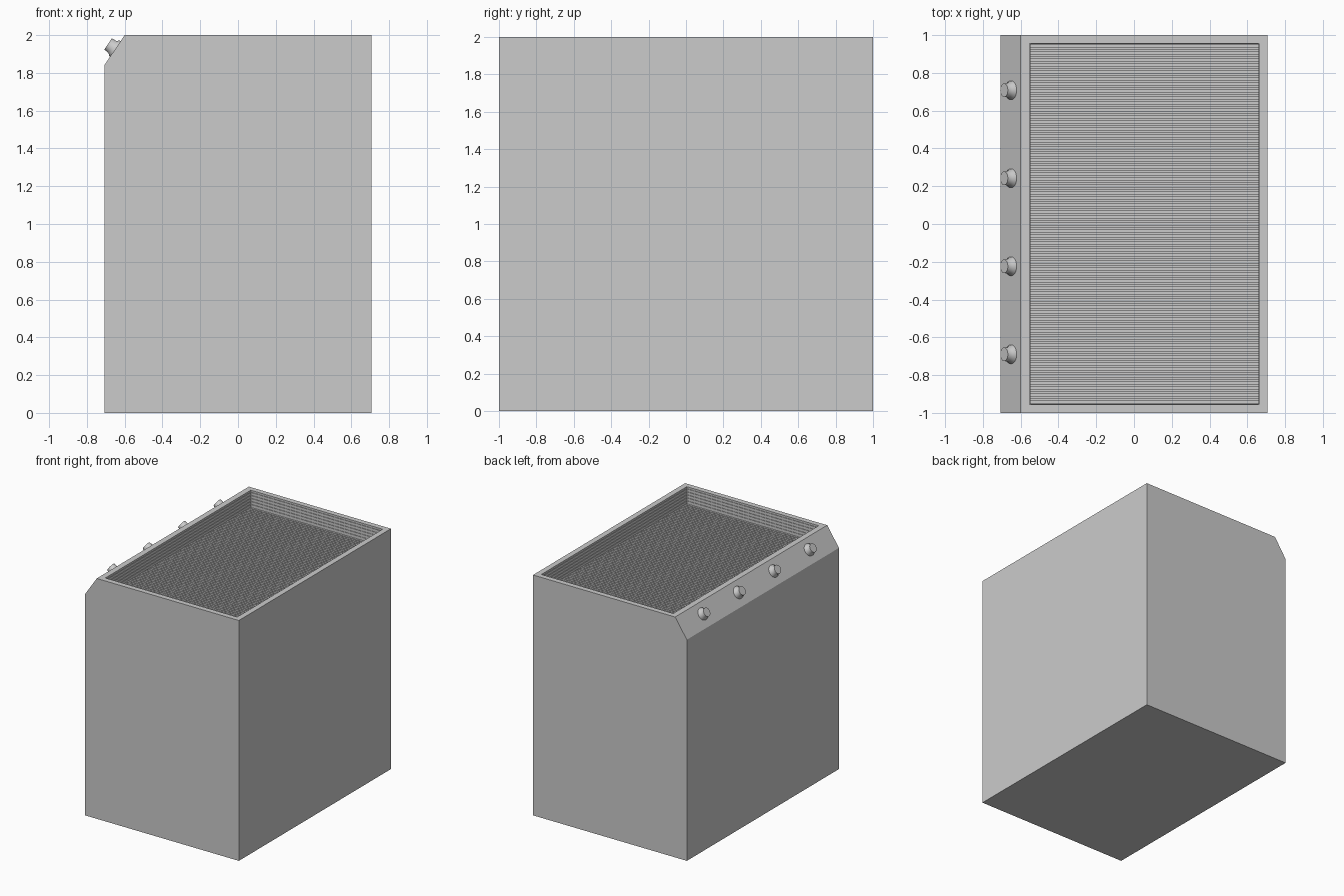
import bpy, bmesh, math
from mathutils import Matrix, Vector

if "Cube" in bpy.data.objects:
    bpy.data.objects.remove(bpy.data.objects["Cube"])

W, CH_X, CH_Z = 0.708, -0.6, 1.84           # half width and chamfer corners
X0, X1, Y1 = -0.552, 0.662, 0.956           # recess limits
FLOOR, SLAT_TOP = 1.835, 1.86


def make_object(name, bm):
    bmesh.ops.recalc_face_normals(bm, faces=bm.faces)
    mesh = bpy.data.meshes.new(name)
    bm.to_mesh(mesh)
    bm.free()
    obj = bpy.data.objects.new(name, mesh)
    bpy.context.collection.objects.link(obj)
    return obj


def add_box(bm, lo, hi):
    lo, hi = Vector(lo), Vector(hi)
    m = Matrix.Translation((lo + hi) / 2) @ Matrix.Diagonal((*(hi - lo), 1))
    bmesh.ops.create_cube(bm, size=1, matrix=m)


# Cabinet: chamfered profile extruded along y
bm = bmesh.new()
profile = [(-W, 0), (W, 0), (W, 2), (CH_X, 2), (-W, CH_Z)]
face = bm.faces.new([bm.verts.new((x, -1, z)) for x, z in profile])
ext = bmesh.ops.extrude_face_region(bm, geom=[face])
bmesh.ops.translate(bm, vec=(0, 2, 0),
                    verts=[v for v in ext["geom"] if isinstance(v, bmesh.types.BMVert)])
cabinet = make_object("cabinet", bm)

# Recess cut into the top
bm = bmesh.new()
add_box(bm, (X0, -Y1, FLOOR), (X1, Y1, 2.1))
cutter = make_object("recess_cutter", bm)
cutter.hide_render = True
cutter.hide_set(True)
cut = cabinet.modifiers.new("recess", "BOOLEAN")
cut.object = cutter
cut.solver = "EXACT"

# Grille slats across the recess
bm = bmesh.new()
count = 76
pitch = 2 * Y1 / count
for i in range(count):
    y = -Y1 + (i + 0.5) * pitch
    add_box(bm, (X0, y - 0.008, FLOOR - 0.005), (X1, y + 0.008, SLAT_TOP))
make_object("grille_slats", bm)

# Fine horizontal ribs around the recess walls
bm = bmesh.new()
t = 0.004
for i in range(5):
    z0 = SLAT_TOP + 0.012 + i * 0.025
    z1 = z0 + 0.012
    for x in (X0, X1 - t):
        add_box(bm, (x, -Y1, z0), (x + t, Y1, z1))
    for y in (-Y1, Y1 - t):
        add_box(bm, (X0, y, z0), (X1, y + t, z1))
make_object("recess_ribs", bm)

# Control knobs: lathed profile standing on the chamfer
normal = Vector((CH_Z - 2, 0, CH_X + W)).normalized()
turn = normal.to_track_quat("Z", "Y").to_matrix().to_4x4()
knob_profile = [(0.050, -0.004), (0.050, 0.006), (0.038, 0.018), (0.036, 0.047)]
SIDES = 24
for k in range(4):
    bm = bmesh.new()
    rings = [[bm.verts.new((r * math.cos(2 * math.pi * s / SIDES),
                            r * math.sin(2 * math.pi * s / SIDES), h))
              for s in range(SIDES)] for r, h in knob_profile]
    for a, b in zip(rings, rings[1:]):
        for s in range(SIDES):
            n = (s + 1) % SIDES
            bm.faces.new((a[s], a[n], b[n], b[s]))
    bm.faces.new(rings[0])
    bm.faces.new(rings[-1])
    knob = make_object(f"knob_{k + 1}", bm)
    knob.matrix_world = Matrix.Translation((-0.649, -0.69 + k * 0.466, 1.927)) @ turn
    for p in knob.data.polygons:
        p.use_smooth = len(p.vertices) == 4
